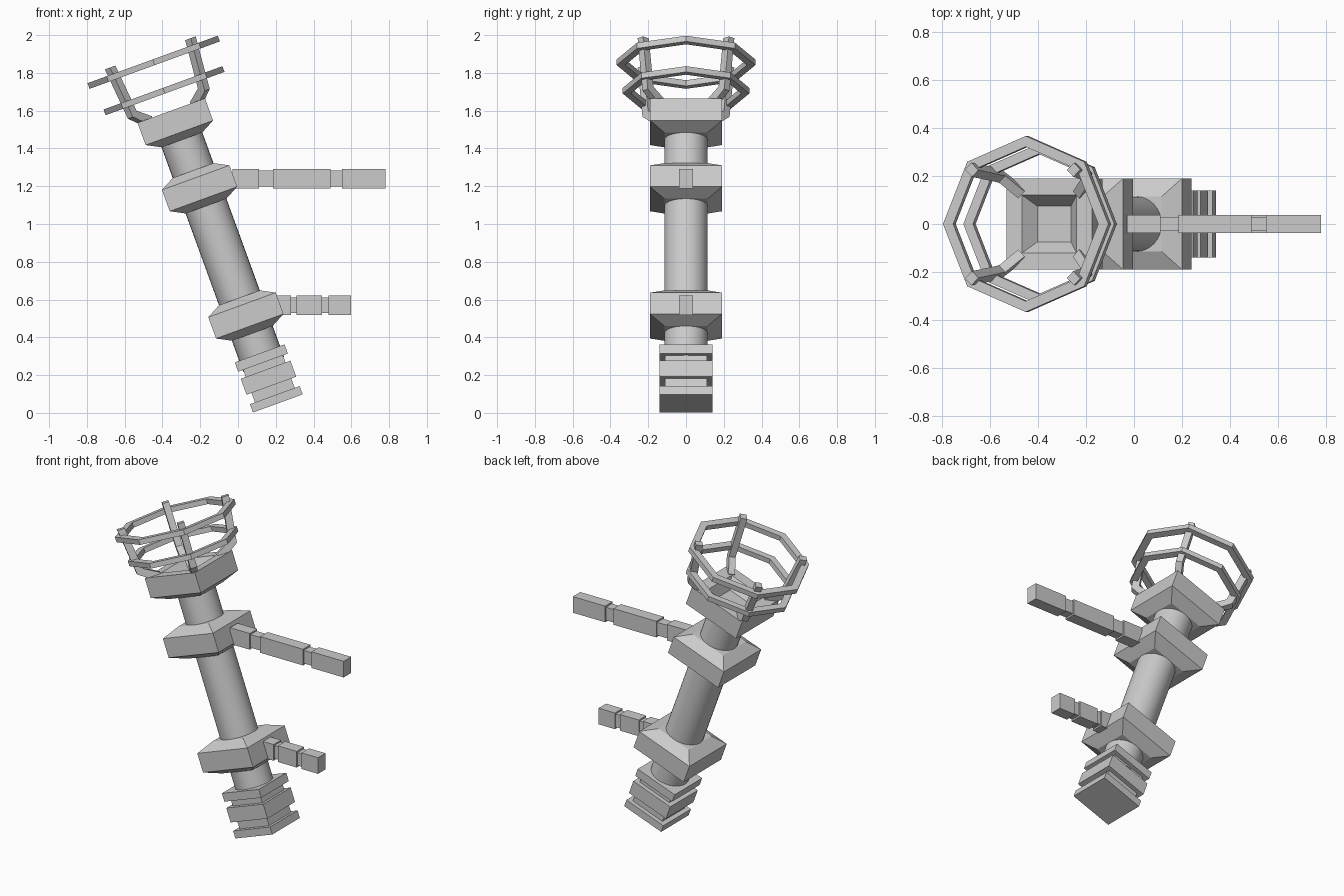
import bpy, bmesh, math
from mathutils import Matrix, Vector

if "Cube" in bpy.data.objects:
    bpy.data.objects.remove(bpy.data.objects["Cube"])

# Frame of the leaning shaft: local z runs along the shaft from its foot
LEAN = Matrix.Translation((0.211, 0, 0.05)) @ Matrix.Rotation(math.radians(-20), 4, 'Y')


def make(name, bm, matrix=Matrix()):
    bmesh.ops.recalc_face_normals(bm, faces=bm.faces)
    me = bpy.data.meshes.new(name)
    bm.to_mesh(me)
    bm.free()
    ob = bpy.data.objects.new(name, me)
    ob.matrix_world = matrix
    bpy.context.collection.objects.link(ob)
    return ob


def square_loft(name, levels):
    """Stack of square sections (half width, height) along the shaft."""
    bm = bmesh.new()
    loops = [[bm.verts.new((x * h, y * h, z)) for x, y in ((-1, -1), (1, -1), (1, 1), (-1, 1))]
             for h, z in levels]
    for a, b in zip(loops, loops[1:]):
        for i in range(4):
            j = (i + 1) % 4
            bm.faces.new((a[i], a[j], b[j], b[i]))
    bm.faces.new(loops[0])
    bm.faces.new(loops[-1])
    return make(name, bm, LEAN)


def octagon_ring(name, outer, inner, z0, z1):
    bm = bmesh.new()
    section = ((inner, z0), (outer, z0), (outer, z1), (inner, z1))
    loops = []
    for k in range(8):
        a = k * math.pi / 4
        loops.append([bm.verts.new((r * math.cos(a), r * math.sin(a), z)) for r, z in section])
    for k in range(8):
        a, b = loops[k], loops[(k + 1) % 8]
        for i in range(4):
            j = (i + 1) % 4
            bm.faces.new((a[i], a[j], b[j], b[i]))
    return make(name, bm, LEAN)


def arm(name, z, pieces):
    """Horizontal bracket: thick blocks joined by thinner necks."""
    bm = bmesh.new()
    for x0, x1, hy, hz in pieces:
        m = Matrix.Translation(((x0 + x1) / 2, 0, z)) @ Matrix.Diagonal((x1 - x0, 2 * hy, 2 * hz, 1))
        bmesh.ops.create_cube(bm, size=1, matrix=m)
    return make(name, bm)


# Round shaft
bm = bmesh.new()
bmesh.ops.create_cone(bm, cap_ends=True, segments=32, radius1=0.115, radius2=0.115, depth=1.3,
                      matrix=Matrix.Translation((0, 0, 0.87)))
shaft = make("shaft", bm, LEAN)
bpy.context.view_layer.objects.active = shaft
shaft.select_set(True)
bpy.ops.object.shade_smooth_by_angle(angle=math.radians(40))

# Stepped foot
square_loft("foot", [(0.14, 0), (0.14, 0.047), (0.112, 0.047), (0.112, 0.10),
                     (0.14, 0.10), (0.14, 0.19), (0.112, 0.19), (0.112, 0.23),
                     (0.14, 0.23), (0.14, 0.282)])

# Tapered collars
for name, z in (("lower_collar", 0.435), ("upper_collar", 1.152)):
    square_loft(name, [(0.115, z - 0.04), (0.19, z), (0.19, z + 0.12), (0.115, z + 0.16)])

# Head block with a sunken cup
square_loft("head", [(0.115, 1.485), (0.19, 1.525), (0.19, 1.65), (0.12, 1.65), (0.075, 1.59)])

# Basket rings
octagon_ring("lower_ring", 0.335, 0.292, 1.746, 1.778)
octagon_ring("upper_ring", 0.367, 0.322, 1.906, 1.938)

# Bent basket uprights, one on each diagonal
PATH = ((0.185, 1.635), (0.285, 1.70), (0.32, 1.975))   # radius, height
for k in range(4):
    turn = Matrix.Rotation(math.pi / 4 + k * math.pi / 2, 4, 'Z')
    bm = bmesh.new()
    loops = []
    for (r, z), (dr, dz) in zip(PATH, ((0.014, -0.022), (0.021, -0.012), (0.022, 0))):
        loops.append([bm.verts.new(turn @ Vector((r + s * dr, w, z + s * dz)))
                      for s, w in ((-1, -0.02), (1, -0.02), (1, 0.02), (-1, 0.02))])
    for a, b in zip(loops, loops[1:]):
        for i in range(4):
            j = (i + 1) % 4
            bm.faces.new((a[i], a[j], b[j], b[i]))
    bm.faces.new(loops[0])
    bm.faces.new(loops[-1])
    make(f"basket_upright_{k + 1}", bm, LEAN)

# Bracket arms
T, N = (0.038, 0.052), (0.03, 0.042)   # thick and neck half sizes
arm("upper_arm", 1.24, [(-0.03, 0.11, *T), (0.11, 0.185, *N), (0.185, 0.49, *T),
                        (0.49, 0.55, *N), (0.55, 0.78, *T)])
arm("lower_arm", 0.57, [(0.18, 0.28, *T), (0.28, 0.31, *N), (0.31, 0.445, *T),
                        (0.445, 0.48, *N), (0.48, 0.597, *T)])
